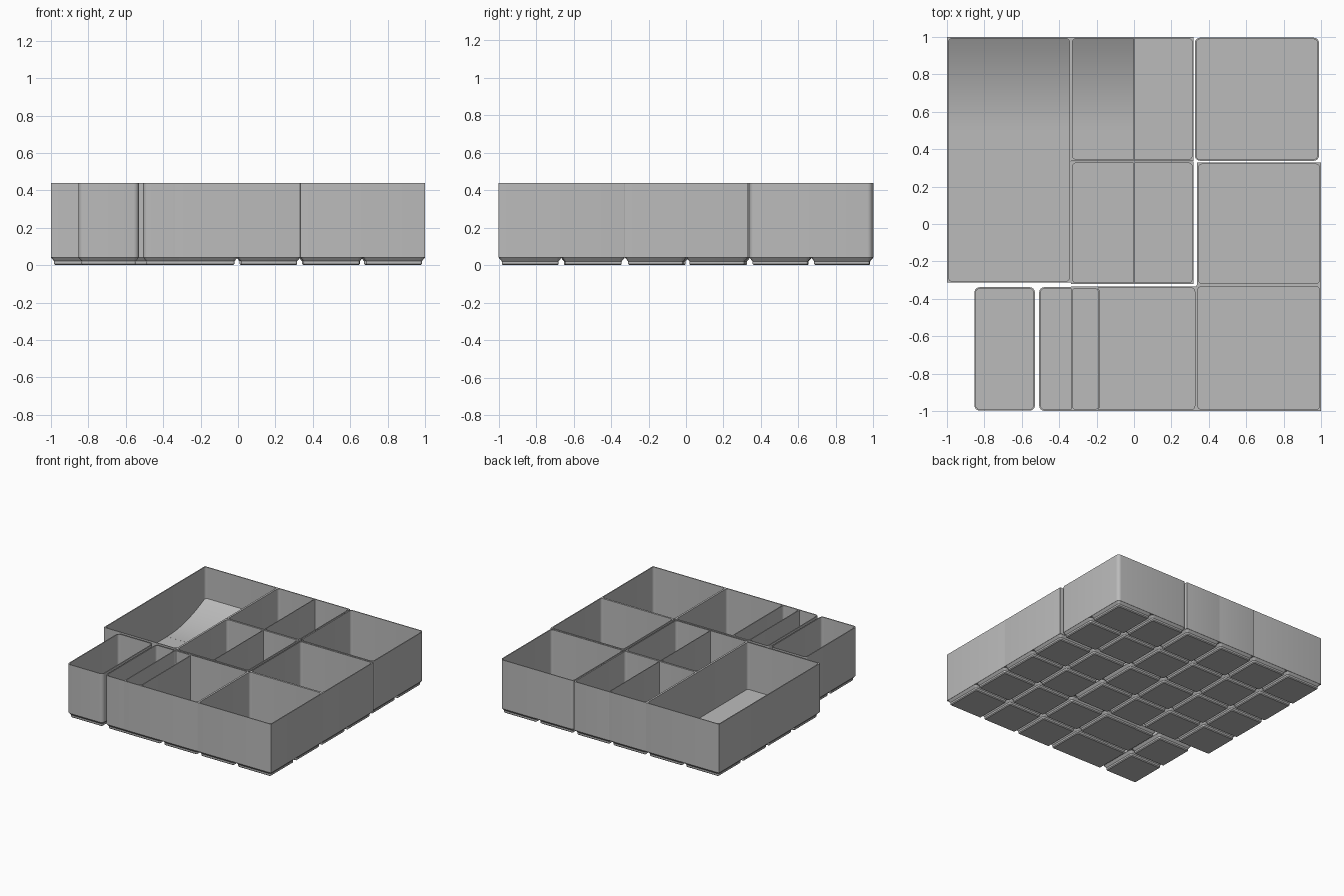
import bpy
import bmesh
import math

default_cube = bpy.data.objects.get("Cube")
if default_cube:
    bpy.data.objects.remove(default_cube, do_unlink=True)

BODY_BOTTOM = 0.04
FLOOR = 0.055
TOP = 0.44
WALL = 0.008
DIVIDER = 0.003
SQUARE = 0.0015
ROUND = 0.028
CORNER_STEPS = 6

grey = bpy.data.materials.new("plain grey")
grey.use_nodes = True
colour = (0.5, 0.5, 0.5, 1)
grey.diffuse_color = colour
grey.node_tree.nodes["Principled BSDF"].inputs["Base Color"].default_value = colour


def finish(name, bm):
    """Turn a bmesh into a grey object with soft corners and sharp edges."""
    bmesh.ops.recalc_face_normals(bm, faces=bm.faces)
    mesh = bpy.data.meshes.new(name)
    bm.to_mesh(mesh)
    bm.free()
    obj = bpy.data.objects.new(name, mesh)
    bpy.context.collection.objects.link(obj)
    mesh.materials.append(grey)
    bpy.ops.object.select_all(action="DESELECT")
    obj.select_set(True)
    bpy.context.view_layer.objects.active = obj
    bpy.ops.object.shade_smooth_by_angle(angle=math.radians(30))
    return obj


def inset(rect, left, right=None, ends=None):
    """Shrink a rectangle (x0, x1, y0, y1)."""
    right = left if right is None else right
    ends = left if ends is None else ends
    x0, x1, y0, y1 = rect
    return (x0 + left, x1 - right, y0 + ends, y1 - ends)


def outline(rect, left_radius, right_radius):
    """Rounded rectangle, with its own corner radius on either side."""
    x0, x1, y0, y1 = rect
    corners = [(x1, y1, right_radius, -1, -1), (x0, y1, left_radius, 1, -1),
               (x0, y0, left_radius, 1, 1), (x1, y0, right_radius, -1, 1)]
    points = []
    for quarter, (x, y, r, sx, sy) in enumerate(corners):
        for step in range(CORNER_STEPS + 1):
            a = (quarter + step / CORNER_STEPS) * math.pi / 2
            points.append((x + sx * r + r * math.cos(a),
                           y + sy * r + r * math.sin(a)))
    return points


def loft(bm, sections):
    """Join a stack of equal-length outlines and cap both ends."""
    loops = [[bm.verts.new((x, y, z)) for x, y in pts] for pts, z in sections]
    for lower, upper in zip(loops, loops[1:]):
        for i in range(len(lower)):
            j = (i + 1) % len(lower)
            bm.faces.new((lower[i], lower[j], upper[j], upper[i]))
    bm.faces.new(loops[0][::-1])
    bm.faces.new(loops[-1])


def compartment(bm, rect, radius, left_wall, right_wall):
    """Open box: up the outside, over the rim and down to the floor."""
    left_r = radius if left_wall == WALL else SQUARE
    right_r = radius if right_wall == WALL else SQUARE
    shell = outline(rect, left_r, right_r)
    pocket_r = ROUND - WALL
    pocket = outline(inset(rect, left_wall, right_wall, WALL),
                     pocket_r if left_wall == WALL else SQUARE,
                     pocket_r if right_wall == WALL else SQUARE)
    loft(bm, [(shell, BODY_BOTTOM), (shell, TOP), (pocket, TOP), (pocket, FLOOR)])


def feet(bm, rect, columns, rows):
    """One stepped locating foot under every grid cell."""
    x0, x1, y0, y1 = rect
    w, d = (x1 - x0) / columns, (y1 - y0) / rows
    profile = [(0.0235, 0), (0.017, 0.0065), (0.017, 0.021), (0.001, BODY_BOTTOM)]
    for i in range(columns):
        for j in range(rows):
            cell = (x0 + i * w, x0 + (i + 1) * w, y0 + j * d, y0 + (j + 1) * d)
            loft(bm, [(outline(inset(cell, s), ROUND - s, ROUND - s), z)
                      for s, z in profile])


def make_bin(name, rect, columns, rows, radius=SQUARE, split=None):
    bm = bmesh.new()
    x0, x1, y0, y1 = rect
    if split is None:
        compartment(bm, rect, radius, WALL, WALL)
    else:
        compartment(bm, (x0, split, y0, y1), radius, WALL, DIVIDER)
        compartment(bm, (split, x1, y0, y1), radius, DIVIDER, WALL)
    finish(name, bm)
    bm = bmesh.new()
    feet(bm, rect, columns, rows)
    finish(name + "_feet", bm)


def make_scoop(name, x0, x1, back, run=0.5, rise=0.13, steps=20):
    """Curved ramp that climbs from the floor to the back wall."""
    bm = bmesh.new()
    profile = [(back, FLOOR - 0.005), (back - run, FLOOR - 0.005)]
    profile += [(back - run + run * i / steps,
                 FLOOR + 0.0005 + rise * (i / steps) ** 2)
                for i in range(steps + 1)]
    face = bm.faces.new([bm.verts.new((x0, y, z)) for y, z in profile])
    new = bmesh.ops.extrude_face_region(bm, geom=[face])["geom"]
    moved = [v for v in new if isinstance(v, bmesh.types.BMVert)]
    bmesh.ops.translate(bm, verts=moved, vec=(x1 - x0, 0, 0))
    finish(name, bm)


# Shared boundaries between neighbouring bins
side = -0.337
middle = 0.333

# Square-cornered bins that share a continuous outside wall
make_bin("long_scoop_bin", (-1, side, -0.314, 1), 2, 4)
make_bin("back_divided_bin", (side, 0.319, 0.338, 1), 2, 2, split=0)
make_bin("centre_divided_bin", (side, 0.319, -0.322, 0.334), 2, 2, split=0)
make_bin("front_bin", (side, middle, -1, -0.334), 2, 2)
make_bin("left_middle_bin", (0.337, 1, -0.326, 0.328), 2, 2)
make_bin("left_front_bin", (middle, 1, -1, -0.326), 2, 2)

# Round-cornered bins
make_bin("left_back_bin", (0.325, 0.989, 0.338, 0.996), 2, 2, radius=ROUND)
make_bin("narrow_outer_bin", (-0.853, -0.53, -0.998, -0.338), 1, 2, radius=ROUND)
make_bin("narrow_inner_bin", (-0.507, -0.182, -0.999, -0.338), 1, 2, radius=ROUND)

# Curved ramps at the back
make_scoop("long_bin_scoop", -1 + WALL / 2, side - WALL / 2, 1 - WALL / 2)
make_scoop("divided_bin_scoop", side + WALL / 2, -DIVIDER / 2, 1 - WALL / 2)
